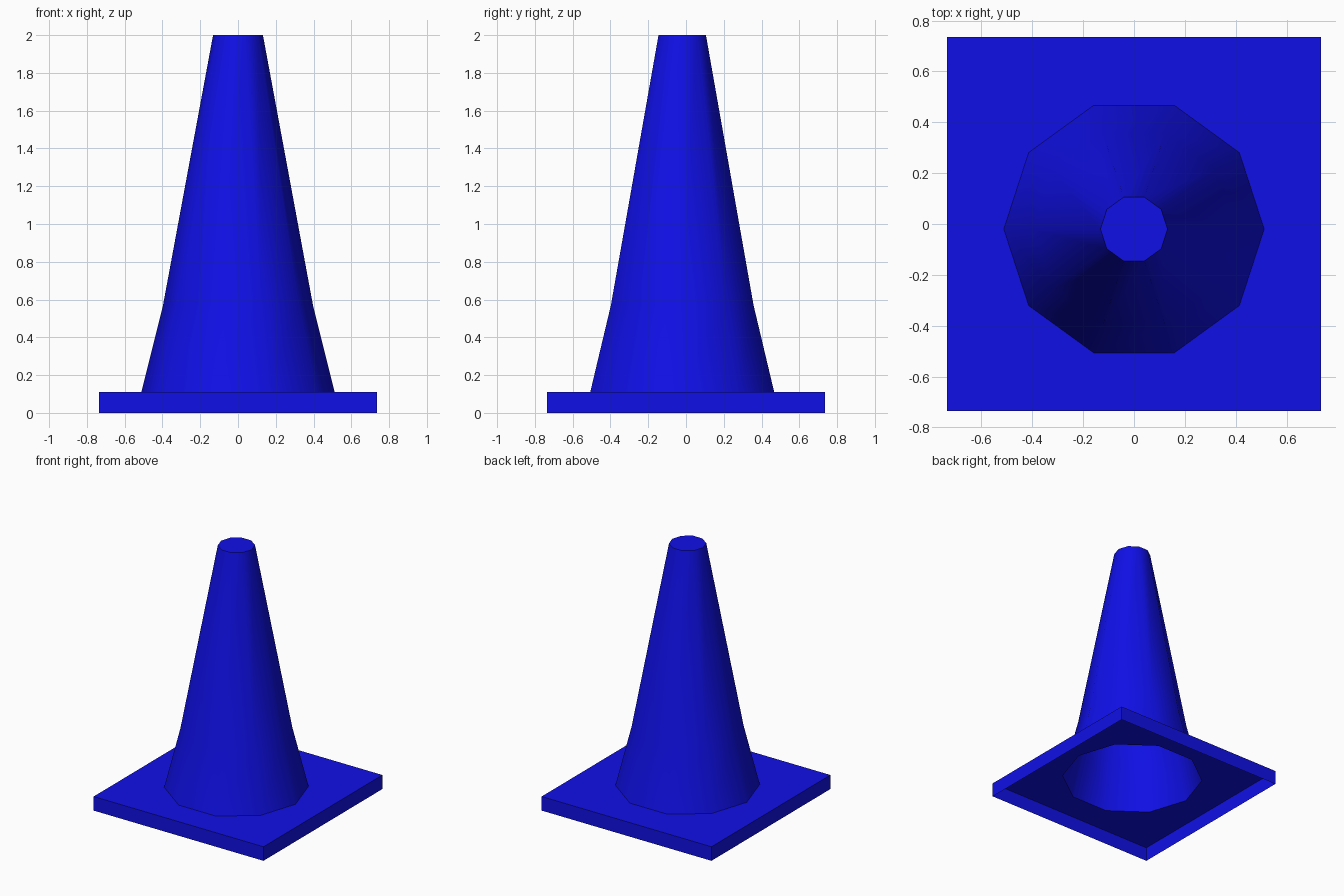
import bpy, bmesh, math

old = bpy.data.objects.get("Cube")
if old:
    bpy.data.objects.remove(old, do_unlink=True)

HALF, PLATE_Z, TOP_Z = 0.735, 0.11, 2.0
SIDES, OFFSET_Y = 10, -0.02
PROFILE = [(0.512, PLATE_Z), (0.397, 0.57), (0.132, TOP_Z)]

blue = bpy.data.materials.new("cone_blue")
blue.use_nodes = True
colour = (0.005, 0.005, 0.8, 1.0)
blue.diffuse_color = colour
blue.node_tree.nodes["Principled BSDF"].inputs["Base Color"].default_value = colour


def ring(bm, radius, z, sides=SIDES, turn=0.0, y=OFFSET_Y):
    """Counter-clockwise loop of vertices."""
    angles = [turn + math.tau * i / sides for i in range(sides)]
    return [bm.verts.new((radius * math.cos(a), y + radius * math.sin(a), z)) for a in angles]


def skin(bm, low, high):
    """Outward-facing wall between two loops."""
    n = len(low)
    for i in range(n):
        j = (i + 1) % n
        bm.faces.new((low[i], low[j], high[j], high[i]))


def finish(bm, name):
    mesh = bpy.data.meshes.new(name)
    bm.to_mesh(mesh)
    bm.free()
    mesh.materials.append(blue)
    obj = bpy.data.objects.new(name, mesh)
    bpy.context.collection.objects.link(obj)
    bpy.ops.object.select_all(action="DESELECT")
    obj.select_set(True)
    bpy.context.view_layer.objects.active = obj
    bpy.ops.object.shade_smooth_by_angle(angle=math.radians(50))
    return obj


# Square base: thin skirt, open below, top pierced by the cone
bm = bmesh.new()
corner = HALF * math.sqrt(2)
foot = ring(bm, corner, 0, 4, math.pi / 4, 0)
rim = ring(bm, corner, PLATE_Z, 4, math.pi / 4, 0)
skin(bm, foot, rim)
hole = ring(bm, PROFILE[0][0], PLATE_Z)
edges = []
for loop in (rim, hole):
    for a, b in zip(loop, loop[1:] + loop[:1]):
        edges.append(bm.edges.get((a, b)) or bm.edges.new((a, b)))
bmesh.ops.triangle_fill(bm, edges=edges, use_beauty=True, normal=(0, 0, 1))
for face in bm.faces:
    face.normal_update()
    if face.normal.z < -0.5:
        face.normal_flip()
finish(bm, "base")

# Hollow ten-sided cone, flared at the bottom and closed at the tip
bm = bmesh.new()
loops = [ring(bm, r, z) for r, z in PROFILE]
for low, high in zip(loops, loops[1:]):
    skin(bm, low, high)
bm.faces.new(loops[-1])
finish(bm, "cone")
